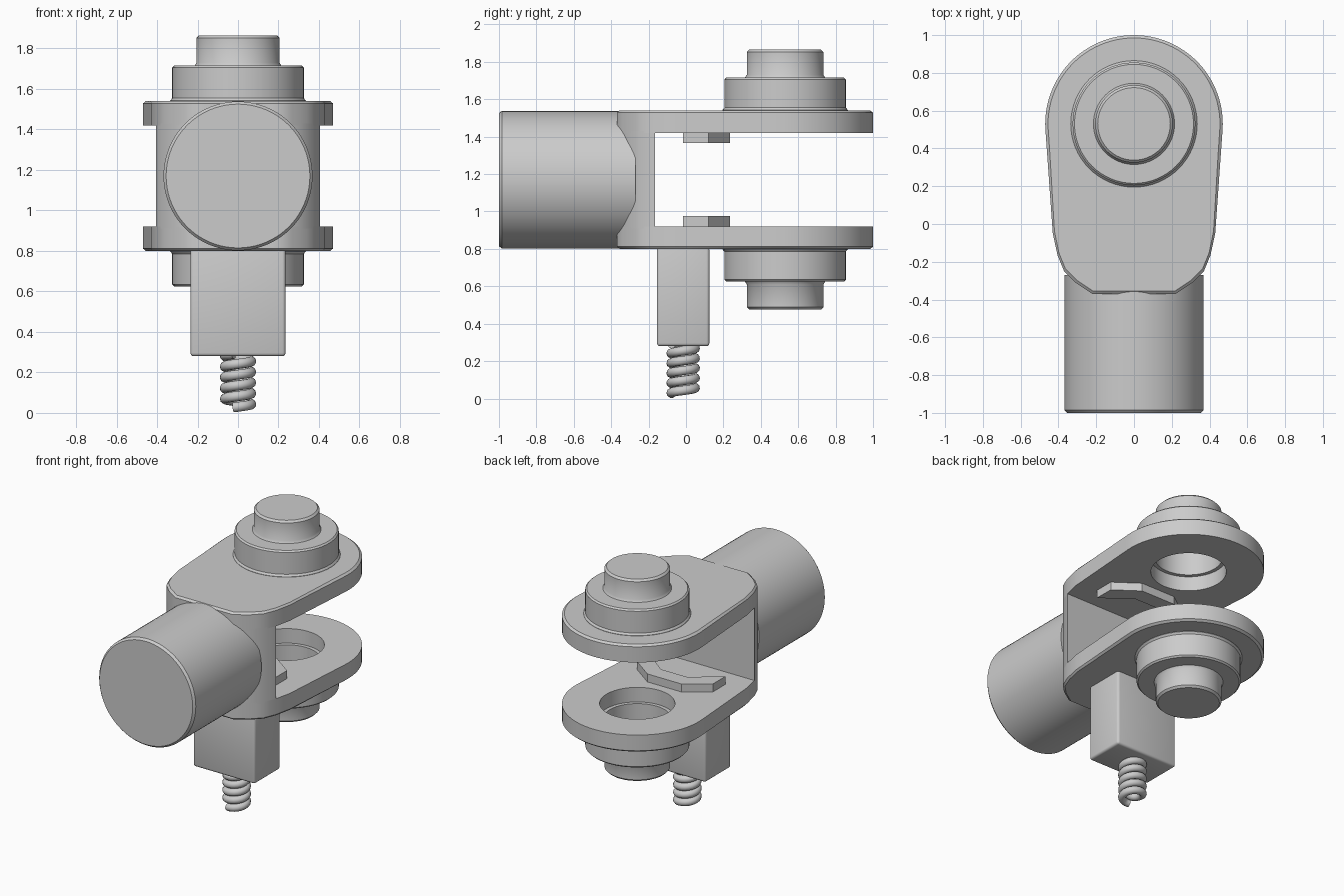
import bpy, bmesh, math
from mathutils import Vector

cube = bpy.data.objects.get("Cube")
if cube:
    bpy.data.objects.remove(cube, do_unlink=True)

GREY = bpy.data.materials.new("plain_grey")
GREY.use_nodes = True
GREY.diffuse_color = (0.6, 0.6, 0.6, 1)
GREY.node_tree.nodes["Principled BSDF"].inputs["Base Color"].default_value = (0.6, 0.6, 0.6, 1)

MID = 1.17          # height of the symmetry plane
PIVOT = (0, 0.53)   # centre of the pin bosses
HOLE = 0.235


def finish(name, bm, angle=35):
    """Turn a bmesh into a shaded, coloured object."""
    bmesh.ops.recalc_face_normals(bm, faces=bm.faces)
    mesh = bpy.data.meshes.new(name)
    bm.to_mesh(mesh)
    bm.free()
    ob = bpy.data.objects.new(name, mesh)
    bpy.context.collection.objects.link(ob)
    mesh.materials.append(GREY)
    bpy.ops.object.select_all(action='DESELECT')
    ob.select_set(True)
    bpy.context.view_layer.objects.active = ob
    bpy.ops.object.shade_smooth_by_angle(angle=math.radians(angle))
    return ob


def loft(name, loops, ring=False):
    """Skin equal-length point loops; cap the ends, or join last to first."""
    bm = bmesh.new()
    rows = [[bm.verts.new(p) for p in loop] for loop in loops]
    n = len(rows[0])
    pairs = list(zip(rows, rows[1:])) + ([(rows[-1], rows[0])] if ring else [])
    for a, b in pairs:
        for i in range(n):
            j = (i + 1) % n
            bm.faces.new((a[i], a[j], b[j], b[i]))
    if not ring:
        bm.faces.new(rows[0])
        bm.faces.new(rows[-1])
    return finish(name, bm)


def circle(r, n=64):
    return [(r * math.cos(2 * math.pi * i / n), r * math.sin(2 * math.pi * i / n)) for i in range(n)]


def densify(pts, step=0.06):
    out = []
    for a, b in zip(pts, pts[1:] + pts[:1]):
        a, b = Vector(a), Vector(b)
        k = max(1, math.ceil((b - a).length / step))
        out += [a.lerp(b, i / k) for i in range(k)]
    return out


# Half of the fork's front outline, from the rear cut to the flat nose
nose = [(0.405, -0.165), (0.37, -0.25), (0.31, -0.31), (0.22, -0.37)]
arc = [(0.47 * math.cos(t), PIVOT[1] + 0.47 * math.sin(t))
       for t in (math.radians(-4 + 188 * i / 48) for i in range(49))]
side = [(0.43, -0.05)] + nose
outline = densify(arc + [(-x, y) for x, y in side] + side[::-1])


def around_pivot(fn):
    """Move each outline point along its ray from the pivot to distance fn(d)."""
    c = Vector(PIVOT)
    return [c + (p - c).normalized() * fn((p - c).length) for p in outline]


# Fork plates, pin bosses and inner clips, mirrored about the middle plane
boss_profile = [(0.21, 0.53), (0.21, 0.35), (HOLE, 0.35), (0.335, 0.36), (0.335, 0.372),
                (0.325, 0.385), (0.325, 0.535), (0.315, 0.545), (0.215, 0.545),
                (0.205, 0.56), (0.205, 0.682), (0.192, 0.695)]
clip_half = [(0.29, -0.015), (0.29, 0.12), (0.13, 0.235)]
clip = clip_half + [(-x, y) for x, y in clip_half[::-1]] + [(-0.10, 0.13), (0.10, 0.13)]

for s, label in ((1, "upper"), (-1, "lower")):
    hole = around_pivot(lambda d: HOLE)
    inset = around_pivot(lambda d: d - 0.015)
    full = around_pivot(lambda d: d)
    layers = [(hole, 0.25), (full, 0.25), (full, 0.358), (inset, 0.37), (hole, 0.37)]
    loft(label + "_fork_plate", [[(x, y, MID + s * h) for x, y in l] for l, h in layers], ring=True)
    loft(label + "_pin_boss", [[(x, y + PIVOT[1], MID + s * h) for x, y in circle(r)]
                               for r, h in boss_profile])
    loft(label + "_clip", [[(x, y, MID + s * h) for x, y in clip] for h in (0.26, 0.195)])

# Web joining the two plates
web = nose + [(-x, y) for x, y in nose[::-1]]
loft("fork_web", [[(x, y, MID + h) for x, y in web] for h in (-0.26, 0.26)])

# Round shank at the front
shank = [(0.355, -1.0), (0.368, -0.985), (0.368, -0.27)]
loft("shank", [[(x, y, MID + z) for x, z in circle(r, 80)] for r, y in shank])

# Block under the fork, with softened edges
bm = bmesh.new()
bmesh.ops.create_cube(bm, size=1)
for v in bm.verts:
    v.co = (v.co.x * 0.47, v.co.y * 0.28 - 0.015, v.co.z * 0.53 + 0.545)
bmesh.ops.bevel(bm, geom=list(bm.edges), offset=0.016, segments=3, profile=0.5, affect='EDGES')
finish("lower_block", bm, 50)

# Coil spring below the block
TURNS, STEPS, WIRE, RADIUS = 5, 24, 0.025, 0.065
coil = [(RADIUS * math.cos(a), -0.015 + RADIUS * math.sin(a), 0.027 + 0.053 * a0)
        for a0, a in ((i / STEPS, math.radians(250) + 2 * math.pi * i / STEPS)
                      for i in range(TURNS * STEPS + 1))]
curve = bpy.data.curves.new("coil_spring", 'CURVE')
curve.dimensions = '3D'
curve.bevel_depth = WIRE
curve.bevel_resolution = 3
curve.use_fill_caps = True
spline = curve.splines.new('POLY')
spline.points.add(len(coil) - 1)
for pt, co in zip(spline.points, coil):
    pt.co = (*co, 1)
spline.use_smooth = True
curve.materials.append(GREY)
bpy.context.collection.objects.link(bpy.data.objects.new("coil_spring", curve))
